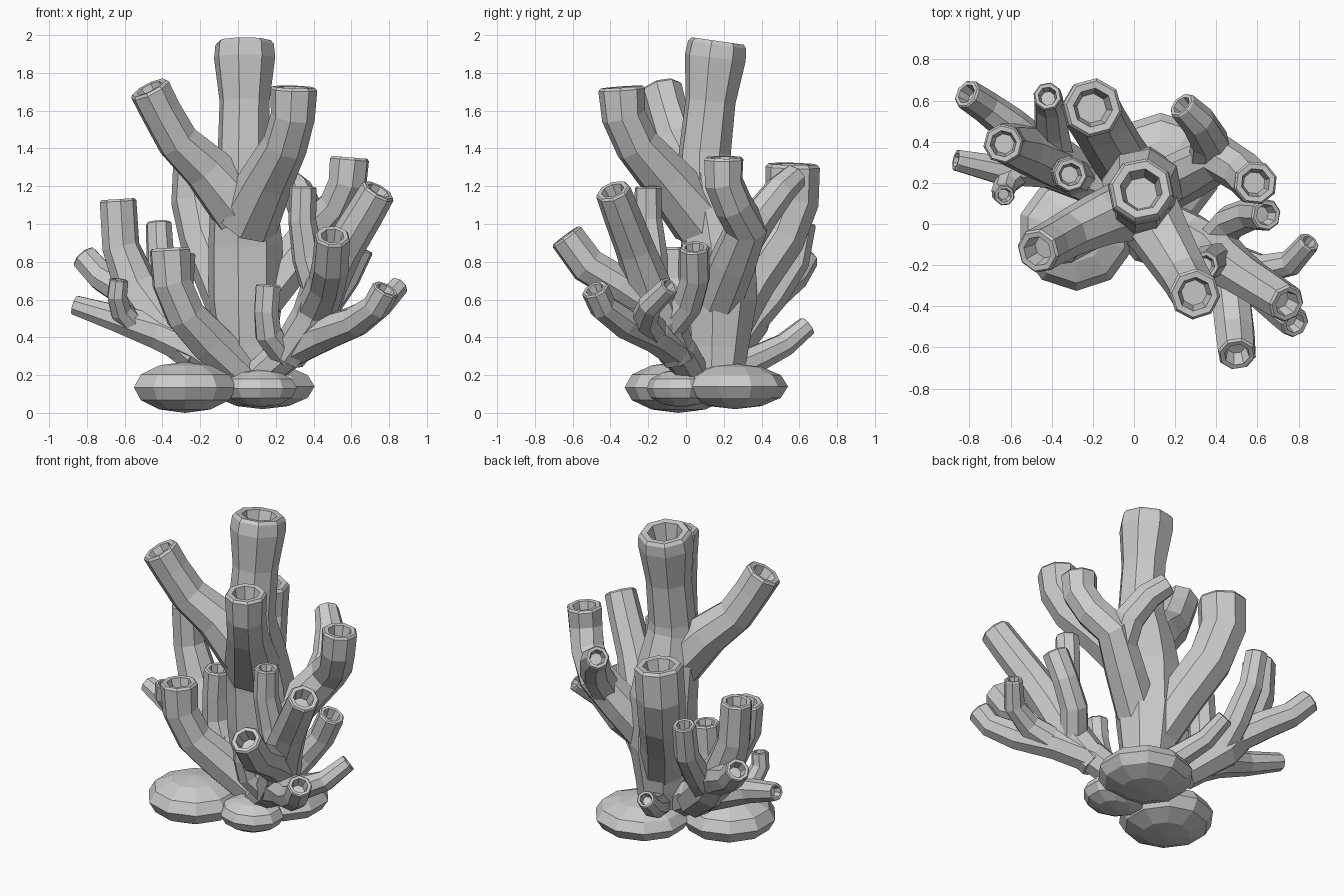
import bpy, bmesh
from math import sin, cos, pi
from mathutils import Vector


def make_object(name, bm):
    bmesh.ops.recalc_face_normals(bm, faces=bm.faces)
    me = bpy.data.meshes.new(name)
    bm.to_mesh(me)
    bm.free()
    ob = bpy.data.objects.new(name, me)
    bpy.context.collection.objects.link(ob)
    return ob


def tube(name, pts, sides=8, hollow=True):
    """Faceted branch along (x, y, z, radius) points, with a sunken mouth."""
    bm = bmesh.new()
    P = [Vector(p[:3]) for p in pts]
    R = [p[3] for p in pts]
    n = len(P)
    rings, u = [], Vector((1, 0.2, 0))

    def ring(c, r, a, b):
        return [bm.verts.new(c + r * (a * cos(2 * pi * (k + .5) / sides) +
                                      b * sin(2 * pi * (k + .5) / sides)))
                for k in range(sides)]
    for i in range(n):
        t = (P[min(i + 1, n - 1)] - P[max(i - 1, 0)]).normalized()
        u = (u - t * u.dot(t)).normalized()
        v = t.cross(u)
        rings.append(ring(P[i], R[i], u, v))
    if hollow:
        r = R[-1]
        # bevelled lip, rim and inner pit
        rings.append(ring(P[-1] + t * r * .12, r * .9, u, v))
        rings.append(ring(P[-1] + t * r * .1, r * .66, u, v))
        rings.append(ring(P[-1] - t * r * .7, r * .5, u, v))
    for a, b in zip(rings, rings[1:]):
        for k in range(sides):
            j = (k + 1) % sides
            bm.faces.new((a[k], a[j], b[j], b[k]))
    bm.faces.new(rings[0][::-1])
    bm.faces.new(rings[-1])
    return make_object(name, bm)


def stone(name, loc, size):
    """Flattened faceted pebble."""
    bm = bmesh.new()
    bmesh.ops.create_uvsphere(bm, u_segments=10, v_segments=6, radius=1)
    for v in bm.verts:
        v.co = Vector(loc) + Vector(v.co[i] * size[i] for i in range(3))
    return make_object(name, bm)


# base stones
stone("stone_left", (-.28, -.04, .135), (.285, .285, .135))
stone("stone_front", (.12, -.03, .13), (.2, .18, .1))
stone("stone_back", (.13, .26, .14), (.29, .28, .12))

# trunk and its three top branches
tube("trunk", [(.05, .16, .15, .14), (.04, .17, .35, .165), (.04, .18, .6, .2),
               (.04, .17, .9, .2), (.03, .13, 1.12, .18), (.03, .1, 1.32, .14)], hollow=False)
tube("top_centre_branch", [(.03, .1, 1.15, .16), (.03, .1, 1.38, .14), (.035, .13, 1.65, .135),
                           (.035, .155, 1.88, .165), (.035, .165, 1.95, .158)])
tube("top_left_branch", [(.02, .08, 1.08, .17), (-.17, .02, 1.3, .135), (-.32, -.05, 1.44, .115),
                         (-.41, -.1, 1.6, .11), (-.465, -.13, 1.71, .112)])
tube("top_right_branch", [(.05, .08, 1.02, .17), (.16, -.11, 1.25, .14), (.25, -.26, 1.42, .12),
                          (.29, -.33, 1.57, .118), (.295, -.34, 1.71, .125)])

# rear limbs off the trunk
tube("rear_branch", [(.02, .2, .45, .14), (-.08, .34, .7, .14), (-.17, .49, .92, .14),
                     (-.21, .56, 1.12, .145), (-.2, .565, 1.3, .145)])
tube("rear_right_limb", [(.12, .17, .6, .13), (.28, .25, .8, .125), (.42, .32, .98, .115),
                         (.53, .25, 1.1, .105), (.58, .2, 1.22, .105), (.59, .2, 1.34, .108)])
tube("rear_right_fork", [(.36, .29, .88, .1), (.37, .4, 1.05, .095),
                         (.31, .5, 1.18, .085), (.235, .575, 1.25, .072)])
tube("rear_low_branch", [(.04, .22, .22, .08), (-.05, .38, .29, .075),
                         (-.12, .52, .36, .065), (-.16, .64, .46, .055)])

# right cluster
tube("right_limb", [(.12, .04, .2, .09), (.27, -.04, .33, .1), (.45, -.17, .42, .1),
                    (.62, -.33, .48, .085), (.73, -.44, .56, .075), (.78, -.48, .65, .075)])
tube("right_stem", [(.26, -.04, .3, .1), (.4, -.13, .5, .12), (.46, -.2, .68, .12),
                    (.56, -.27, .87, .105), (.67, -.34, 1.05, .1), (.74, -.385, 1.17, .095)])
tube("right_front_branch", [(.42, -.17, .56, .11), (.47, -.35, .68, .1),
                            (.49, -.52, .78, .1), (.5, -.63, .93, .095)])
tube("right_inner_branch", [(.44, -.18, .6, .09), (.37, -.18, .82, .085),
                            (.34, -.2, 1.02, .075), (.345, -.2, 1.19, .072)])
tube("right_back_branch", [(.38, -.1, .45, .09), (.47, .01, .58, .085),
                           (.57, .05, .72, .08), (.64, .045, .87, .08)])
tube("right_outer_branch", [(.45, -.17, .42, .09), (.62, -.22, .5, .075),
                            (.76, -.19, .57, .065), (.85, -.09, .67, .055)])
tube("right_small_branch", [(.25, -.05, .3, .075), (.16, -.12, .42, .075),
                            (.15, -.15, .54, .068), (.16, -.15, .67, .07)])

# left cluster
tube("left_limb", [(-.02, .12, .2, .09), (-.2, .2, .33, .11), (-.42, .27, .43, .1),
                   (-.64, .26, .5, .075), (-.86, .31, .57, .055)])
tube("left_stem", [(-.2, .2, .3, .11), (-.4, .31, .48, .13), (-.54, .37, .67, .12),
                   (-.62, .39, .88, .1), (-.635, .39, 1.12, .098)])
tube("left_outer_branch", [(-.45, .35, .55, .1), (-.6, .48, .65, .09),
                           (-.72, .57, .72, .08), (-.81, .63, .82, .075)])
tube("left_back_branch", [(-.38, .3, .45, .1), (-.4, .46, .62, .085),
                          (-.41, .58, .8, .075), (-.42, .62, 1.0, .07)])
tube("left_inner_branch", [(-.25, .22, .35, .09), (-.32, .25, .52, .09),
                           (-.32, .24, .68, .085), (-.31, .24, .84, .085)])
tube("left_tip_branch", [(-.55, .26, .46, .07), (-.62, .2, .54, .06),
                         (-.64, .15, .62, .055), (-.63, .14, .7, .052)])
tube("left_front_branch", [(.02, .1, .22, .11), (-.15, .03, .38, .12), (-.28, -.05, .52, .11),
                           (-.35, -.09, .69, .108), (-.36, -.09, .86, .112)])
